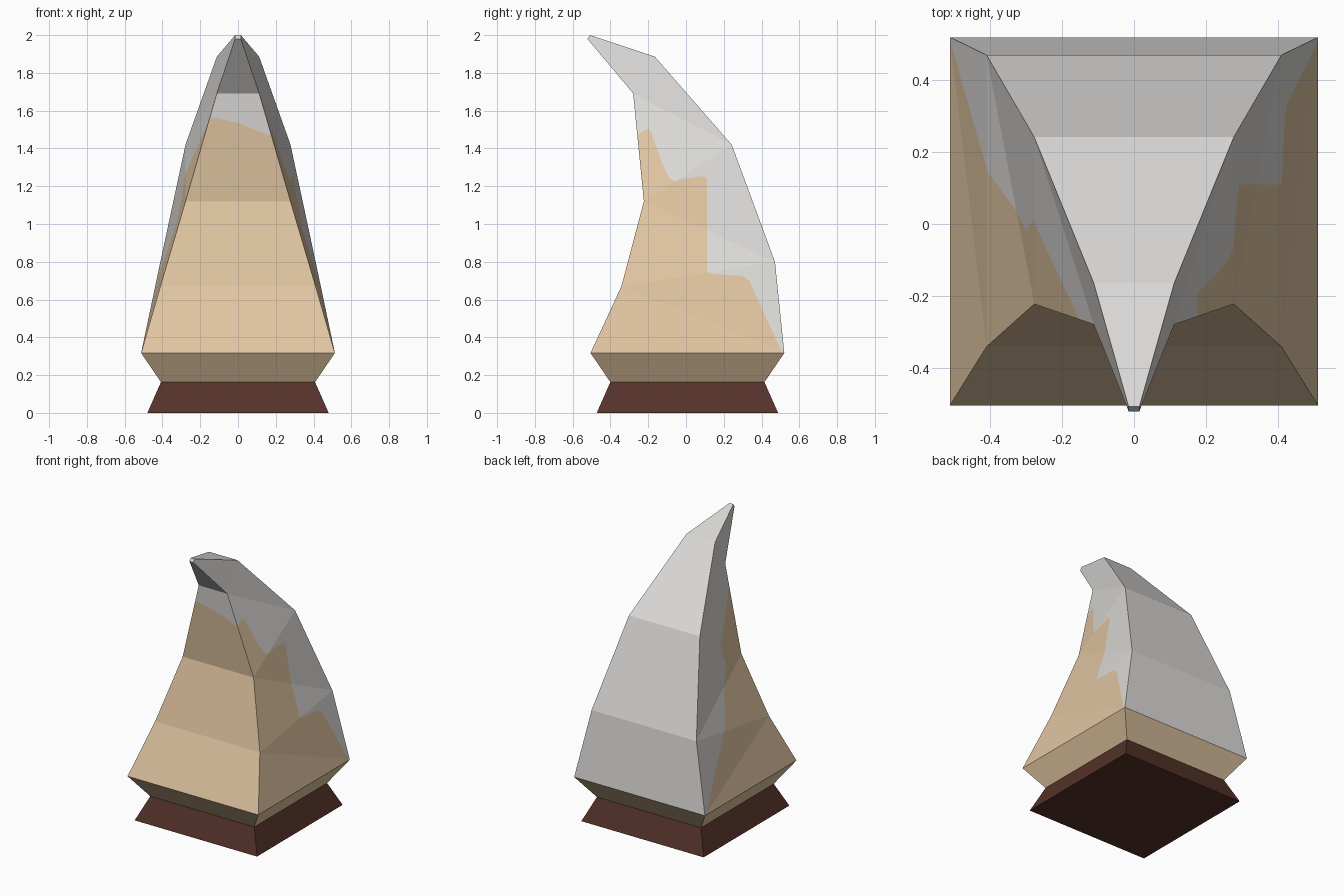
import bpy, bmesh
from mathutils import Vector

if "Cube" in bpy.data.objects:
    bpy.data.objects.remove(bpy.data.objects["Cube"])


def material(name, rgb):
    m = bpy.data.materials.new(name)
    m.diffuse_color = (*rgb, 1)
    m.use_nodes = True
    m.node_tree.nodes["Principled BSDF"].inputs["Base Color"].default_value = m.diffuse_color
    return m


GREY = material("pale grey", (0.72, 0.705, 0.685))
TAN = material("tan", (0.75, 0.56, 0.355))
BROWN = material("dark brown", (0.089, 0.032, 0.022))


def loft(rings, tags=(0, 0, 0, 0)):
    """Rings: half width, front (y, z), back (y, z). Tags: front, right, back, left."""
    bm = bmesh.new()
    loops = []
    for w, f, b in rings:
        loops.append([bm.verts.new(p) for p in
                      ((-w, *f), (w, *f), (w, *b), (-w, *b))])
    for lo, hi in zip(loops, loops[1:]):
        for i in range(4):
            j = (i + 1) % 4
            bm.faces.new((lo[i], lo[j], hi[j], hi[i])).material_index = tags[i]
    return bm, loops


def finish(bm, name, mats):
    me = bpy.data.meshes.new(name)
    bm.to_mesh(me)
    bm.free()
    for m in mats:
        me.materials.append(m)
    ob = bpy.data.objects.new(name, me)
    bpy.context.collection.objects.link(ob)


def inside(p, poly):
    hit = False
    for (x0, y0), (x1, y1) in zip(poly, poly[1:] + poly[:1]):
        if (y0 > p[1]) != (y1 > p[1]):
            if p[0] < x0 + (p[1] - y0) / (y1 - y0) * (x1 - x0):
                hit = not hit
    return hit


def paint(bm, tag, path, axis, closing):
    """Cut tagged faces along a path (axis, z), then colour the inside tan."""
    for a, b in zip(path, path[1:]):
        faces = [f for f in bm.faces if f.material_index == tag]
        geom = set(faces)
        for f in faces:
            geom.update(f.edges)
            geom.update(f.verts)
        co, no = Vector((0, 0, a[1])), Vector((0, 0, b[0] - a[0]))
        co[axis], no[axis] = a[0], a[1] - b[1]
        bmesh.ops.bisect_plane(bm, geom=list(geom), dist=1e-5,
                               plane_co=co, plane_no=no.normalized())
    poly = path + closing
    for f in bm.faces:
        if f.material_index == tag:
            c = f.calc_center_median()
            f.material_index = 1 if inside((c[axis], c.z), poly) else 0


# Plinth
def square(h, z):
    return (h, (0.0075 - h, z), (0.0075 + h, z))


bm, loops = loft([square(0.48, 0), square(0.408, 0.163)])
bm.faces.new(loops[0][::-1])
finish(bm, "plinth", [BROWN])

# Flared collar
bm, loops = loft([square(0.408, 0.163), square(0.513, 0.317)])
finish(bm, "collar", [TAN])

# Curved horn, grey behind and tan in front
bm, loops = loft([
    square(0.513, 0.317),
    (0.411, (-0.342, 0.67), (0.471, 0.80)),
    (0.278, (-0.223, 1.12), (0.242, 1.42)),
    (0.112, (-0.28, 1.692), (-0.165, 1.886)),
    (0.015, (-0.522, 1.98), (-0.509, 2.0)),
], tags=(2, 3, 0, 4))
bm.faces.new(loops[-1])
bmesh.ops.triangulate(bm, faces=[f for f in bm.faces if f.material_index > 2])

front = [(-0.3, 1.565), (-0.13, 1.565), (0, 1.535), (0.15, 1.475), (0.3, 1.43)]
right = [(-0.3, 1.42), (-0.23, 1.49), (-0.2, 1.505), (-0.185, 1.49),
         (-0.13, 1.33), (-0.09, 1.245), (-0.06, 1.225), (-0.02, 1.238),
         (0.09, 1.255), (0.11, 1.24), (0.11, 0.75), (0.13, 0.737),
         (0.3, 0.725), (0.335, 0.70), (0.51, 0.317)]
left = [(-0.3, 1.59), (-0.02, 1.29), (0.015, 1.27), (0.005, 1.22),
        (-0.02, 1.13), (0.0, 1.08), (0.14, 0.77), (0.51, 0.317)]
paint(bm, 2, front, 0, [(0.6, 0.2), (-0.6, 0.2)])
paint(bm, 3, right, 1, [(0.51, 0.2), (-1, 0.2), (-1, 1.42)])
paint(bm, 4, left, 1, [(0.51, 0.2), (-1, 0.2), (-1, 1.59)])
finish(bm, "horn", [GREY, TAN])
